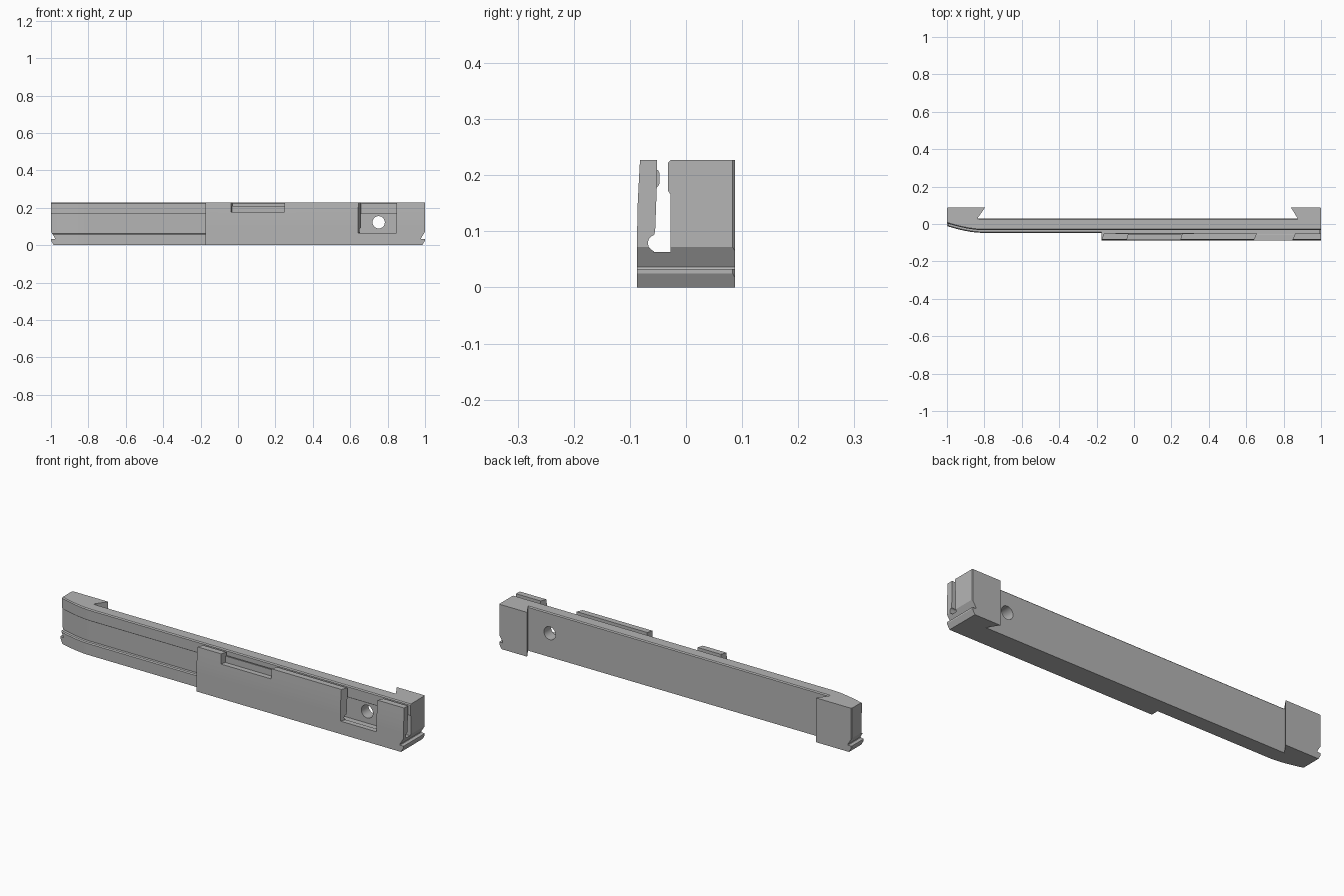
import bpy, bmesh, math
from mathutils import Vector

old = bpy.data.objects.get("Cube")
if old:
    bpy.data.objects.remove(old, do_unlink=True)

H = 0.227

grey = bpy.data.materials.new("machined grey")
grey.use_nodes = True
colour = (0.46, 0.46, 0.46, 1)
grey.diffuse_color = colour
grey.node_tree.nodes["Principled BSDF"].inputs["Base Color"].default_value = colour


def loft(name, rings):
    """Skin a list of matching closed rings and cap both ends."""
    bm = bmesh.new()
    loops = [[bm.verts.new(p) for p in ring] for ring in rings]
    n = len(loops[0])
    for a, b in zip(loops, loops[1:]):
        for i in range(n):
            j = (i + 1) % n
            bm.faces.new((a[i], a[j], b[j], b[i]))
    bm.faces.new(loops[0])
    bm.faces.new(loops[-1])
    bmesh.ops.recalc_face_normals(bm, faces=bm.faces)
    mesh = bpy.data.meshes.new(name)
    bm.to_mesh(mesh)
    bm.free()
    mesh.materials.append(grey)
    ob = bpy.data.objects.new(name, mesh)
    bpy.context.collection.objects.link(ob)
    return ob


def prism(name, axis, outline, lo, hi):
    """Extrude a 2D outline along x, y or z."""
    def point(p, d):
        v = list(p)
        v.insert("xyz".index(axis), d)
        return Vector(v)
    return loft(name, [[point(p, d) for p in outline] for d in (lo, hi)])


def combine(target, tool, operation):
    bpy.ops.object.select_all(action='DESELECT')
    bpy.context.view_layer.objects.active = target
    target.select_set(True)
    mod = target.modifiers.new(operation, 'BOOLEAN')
    mod.operation = operation
    mod.solver = 'EXACT'
    mod.object = tool
    bpy.ops.object.modifier_apply(modifier=mod.name)
    bpy.data.objects.remove(tool, do_unlink=True)


# Long bar: lower lip, stepped front face and straight back
section = [(0.03, 0), (0.03, H - 0.005), (0.025, H), (-0.027, H),
           (-0.032, H - 0.005), (-0.032, 0.172), (-0.028, 0.166),
           (-0.028, 0.063), (-0.042, 0.063), (-0.047, 0.058), (-0.047, 0)]


def bar_ring(x):
    t = max(0, (-0.82 - x) / 0.18)
    shift = 0.036 * t ** 1.6          # front sweeps back at the right end
    return [(x, y if y > 0.028 else min(y + shift, 0.029), z) for y, z in section]


bar = loft("rail_bar", [bar_ring(-1 + 0.02 * i) for i in range(10)] + [bar_ring(1)])

# Dovetail end blocks on the back
for tip, base, end in ((-0.797, -0.837, -1), (0.84, 0.875, 1)):
    s = 1 if end > 0 else -1
    outline = [(end, 0.012), (base, 0.012), (base, 0.03), (tip, 0.087),
               (end - s * 0.004, 0.087), (end, 0.083)]
    combine(bar, prism("end_block", "z", outline, 0, H), 'UNION')

# Front plate, joined to the bar below the slot
plate_section = [(-0.03, 0), (-0.03, 0.063), (-0.058, 0.063)]
for i in range(7):                     # rounded relief at the slot bottom
    a = math.radians(-105 - 25 * i)
    plate_section.append((-0.053 + 0.015 * math.cos(a), 0.079 + 0.015 * math.sin(a)))
plate_section += [(-0.055, 0.1), (-0.052, 0.18), (-0.052, H), (-0.082, H),
                  (-0.084, 0.19), (-0.0865, 0.14), (-0.087, 0.1), (-0.087, 0)]
plate = prism("front_plate", "x", plate_section, -0.175, 1)


# Openings in the plate, with slanted side walls
def opening(left, right, slant, z):
    outline = [(left, -0.09), (right, -0.09), (right + slant, -0.0485), (left + slant, -0.0485)]
    combine(plate, prism("opening_cutter", "z", outline, z, H + 0.05), 'DIFFERENCE')


opening(-0.04, 0.246, 0.012, 0.176)
opening(0.64, 0.845, 0.018, 0.066)

# Slant the plate's free end
combine(plate, prism("end_cutter", "z", [(-0.2, -0.088), (-0.175, -0.088), (-0.16, -0.048), (-0.2, -0.048)],
                     0.063, H + 0.05), 'DIFFERENCE')
combine(bar, plate, 'UNION')

# Retaining strip behind the upper opening
strip = prism("retaining_strip", "x", [(-0.058, 0.176), (-0.05, 0.18), (-0.047, 0.185),
                                       (-0.047, 0.204), (-0.05, 0.209), (-0.058, 0.209)], -0.1, 0.32)
combine(bar, strip, 'UNION')

# Undercut notch and bevelled foot at both ends
for s in (-1, 1):
    notch = [(s * 1.02, 0.072), (s, 0.072), (s * 0.978, 0.036), (s * 0.98, 0.033), (s * 1.02, 0.033)]
    foot = [(s * 1.02, 0.025), (s, 0.025), (s * 0.985, -0.001), (s * 1.02, -0.001)]
    for outline in (notch, foot):
        combine(bar, prism("notch_cutter", "y", outline, -0.2, 0.2), 'DIFFERENCE')

# Cross hole through the bar
circle = [(0.752 + 0.033 * math.cos(math.tau * i / 32), 0.122 + 0.033 * math.sin(math.tau * i / 32))
          for i in range(32)]
combine(bar, prism("hole_cutter", "y", circle, -0.2, 0.2), 'DIFFERENCE')

bpy.ops.object.select_all(action='DESELECT')
bar.select_set(True)
bpy.context.view_layer.objects.active = bar
bpy.ops.object.shade_smooth_by_angle(angle=math.radians(25))
